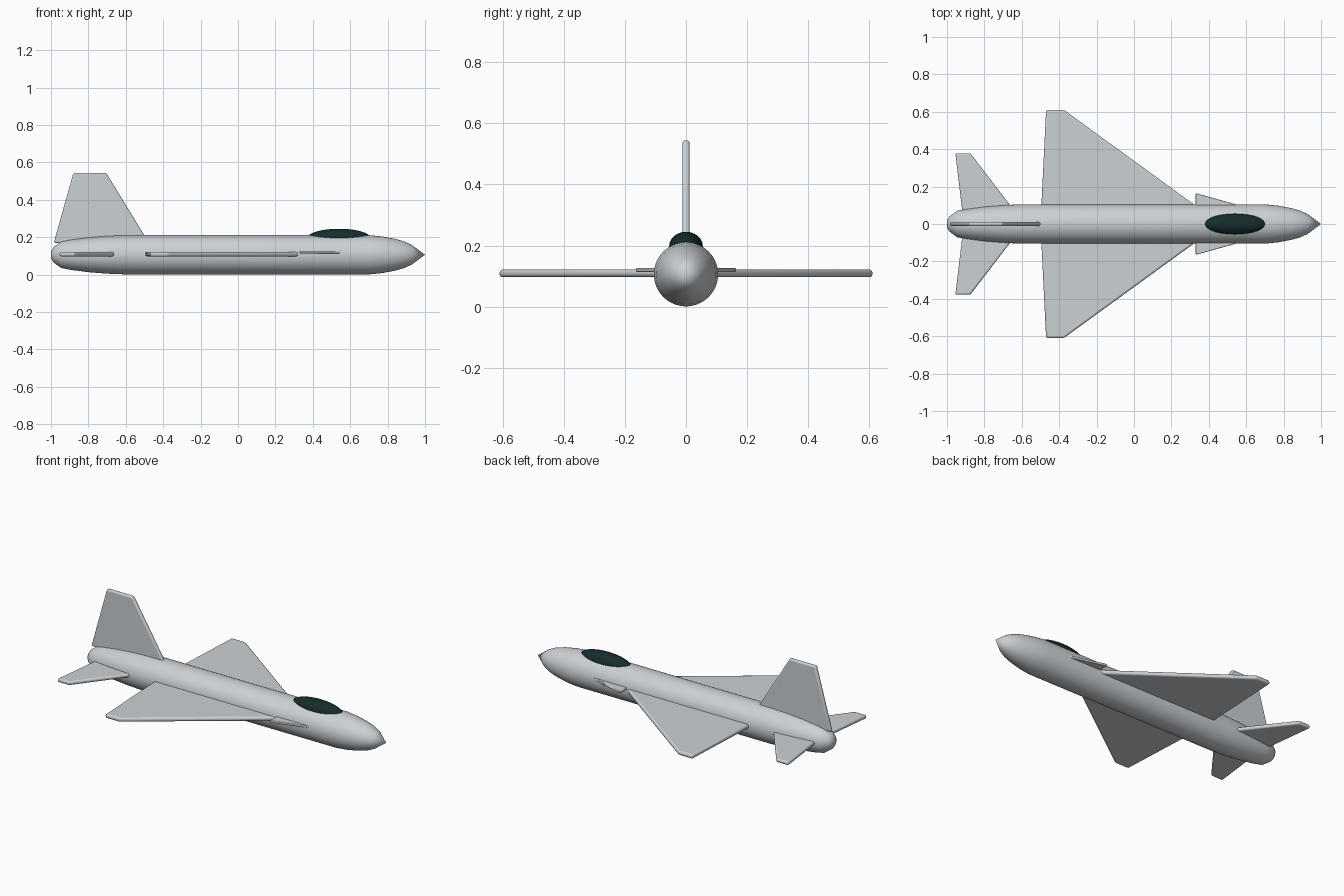
import bpy
import bmesh
from math import radians, tau
from mathutils import Matrix, Vector

if "Cube" in bpy.data.objects:
    bpy.data.objects.remove(bpy.data.objects["Cube"])

AXIS_Z = 0.106


def material(name, color):
    mat = bpy.data.materials.new(name)
    mat.use_nodes = True
    mat.diffuse_color = color
    bsdf = mat.node_tree.nodes["Principled BSDF"]
    bsdf.inputs["Base Color"].default_value = color
    bsdf.inputs["Roughness"].default_value = 0.5
    return mat


grey = material("light grey paint", (0.6, 0.635, 0.665, 1))
glass = material("dark green glass", (0.008, 0.026, 0.026, 1))


def finish(name, bm, mat, bevel=0, angle=40):
    bmesh.ops.recalc_face_normals(bm, faces=bm.faces)
    mesh = bpy.data.meshes.new(name)
    bm.to_mesh(mesh)
    bm.free()
    mesh.materials.append(mat)
    obj = bpy.data.objects.new(name, mesh)
    bpy.context.collection.objects.link(obj)
    if bevel:
        mod = obj.modifiers.new("rounded edges", "BEVEL")
        mod.width = bevel
        mod.segments = 3
    bpy.ops.object.select_all(action="DESELECT")
    obj.select_set(True)
    bpy.context.view_layer.objects.active = obj
    bpy.ops.object.shade_smooth_by_angle(angle=radians(angle))
    return obj


def plate(name, outline, place, normal, thickness, bevel):
    """Extrude a flat outline symmetrically along its normal."""
    bm = bmesh.new()
    offset = Vector(normal) * thickness
    face = bm.faces.new([bm.verts.new(Vector(place(*p)) - offset / 2) for p in outline])
    extruded = bmesh.ops.extrude_face_region(bm, geom=[face])["geom"]
    moved = [v for v in extruded if isinstance(v, bmesh.types.BMVert)]
    bmesh.ops.translate(bm, verts=moved, vec=offset)
    return finish(name, bm, grey, bevel)


# Fuselage: radius profile revolved about the long axis
profile = [(-1, 0), (-0.999, 0.022), (-0.985, 0.042), (-0.945, 0.071), (-0.9, 0.08),
           (-0.8, 0.093), (-0.7, 0.101), (-0.6, 0.105), (0.7, 0.105), (0.77, 0.098),
           (0.84, 0.085), (0.89, 0.071), (0.93, 0.052), (1, 0)]
bm = bmesh.new()
verts = [bm.verts.new((x, 0, AXIS_Z + r)) for x, r in profile]
edges = [bm.edges.new(pair) for pair in zip(verts, verts[1:])]
bmesh.ops.spin(bm, geom=verts + edges, cent=(0, 0, AXIS_Z), axis=(1, 0, 0),
               angle=tau, steps=64, use_merge=True)
bmesh.ops.remove_doubles(bm, verts=bm.verts, dist=0.0002)
finish("fuselage", bm, grey)

# Horizontal surfaces: outline (x, span), height, thickness, bevel
surfaces = {
    "wing": ([(0.46, 0), (0.32, 0.105), (-0.375, 0.61), (-0.47, 0.61), (-0.5, 0)],
             0.109, 0.025, 0.01),
    "tailplane": ([(-0.585, 0), (-0.875, 0.378), (-0.955, 0.378), (-0.91, 0)],
                  0.109, 0.023, 0.009),
    "canard": ([(0.6, 0.09), (0.33, 0.165), (0.33, 0.06), (0.6, 0.06)],
               0.12, 0.014, 0.004),
}
for name, (outline, z, thickness, bevel) in surfaces.items():
    for side, sign in (("left", 1), ("right", -1)):
        plate(f"{name}_{side}", outline, lambda x, s: (x, sign * s, z),
              (0, 0, 1), thickness, bevel)

# Vertical fin
plate("tail_fin", [(-0.985, 0.17), (-0.88, 0.544), (-0.705, 0.544), (-0.47, 0.16), (-0.85, 0.16)],
      lambda x, z: (x, 0, z), (0, 1, 0), 0.023, 0.009)

# Canopy: stretched sphere sunk into the fuselage
bm = bmesh.new()
bmesh.ops.create_uvsphere(bm, u_segments=48, v_segments=24, radius=1)
bmesh.ops.transform(bm, verts=bm.verts, matrix=Matrix.Translation((0.54, 0, 0.197))
                    @ Matrix.Diagonal((0.167, 0.055, 0.048, 1)))
finish("canopy", bm, glass)
